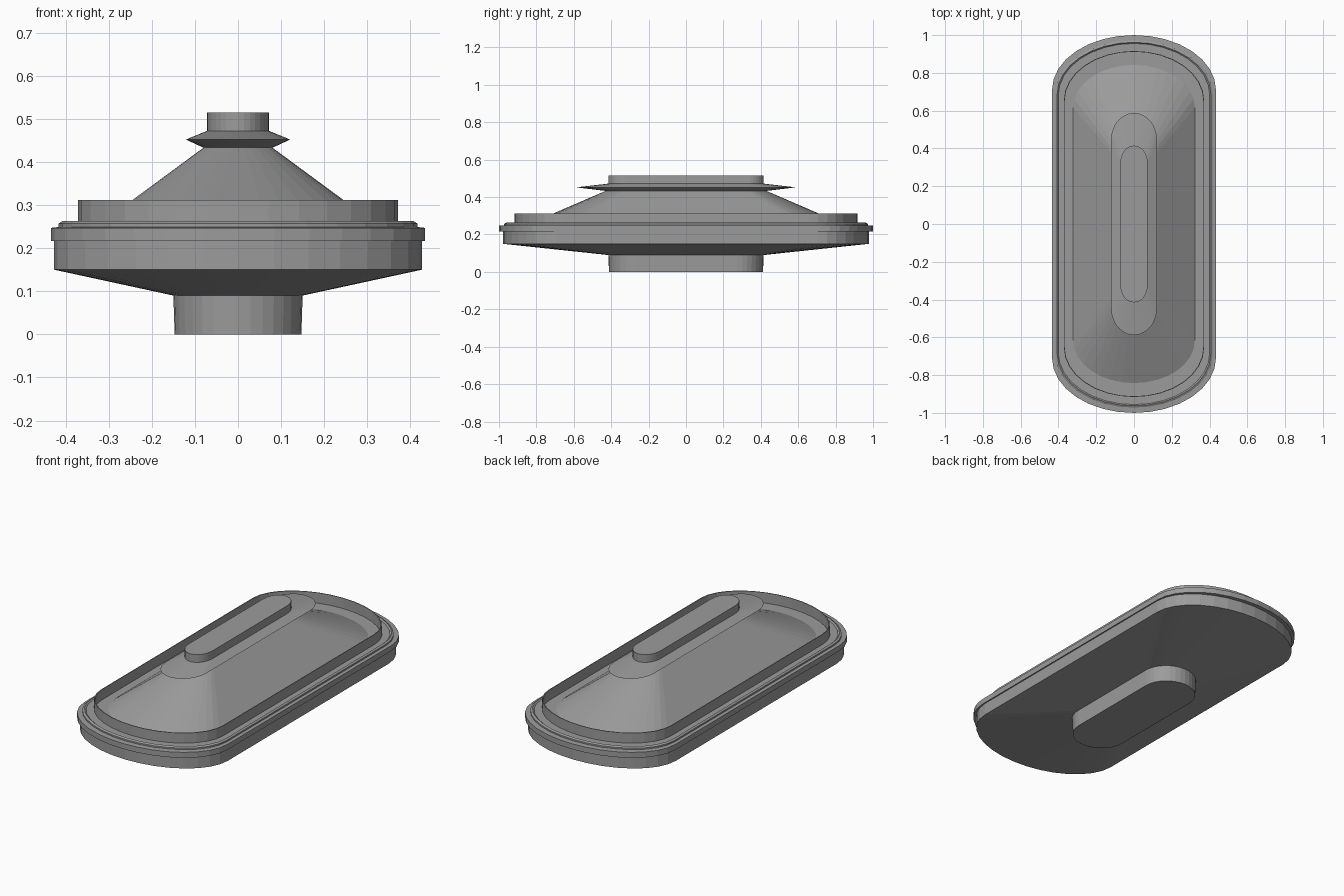
import bpy, bmesh, math

cube = bpy.data.objects.get("Cube")
if cube:
    bpy.data.objects.remove(cube, do_unlink=True)

grey = bpy.data.materials.new("mid_grey")
grey.use_nodes = True
COLOUR = (0.33, 0.33, 0.33, 1)
grey.diffuse_color = COLOUR
grey.node_tree.nodes["Principled BSDF"].inputs["Base Color"].default_value = COLOUR

STEPS = 16  # segments in each rounded end


def outline(bm, width, length, end, z):
    """Long oval: straight sides with an elliptical cap of depth `end`."""
    ring = []
    for side in (1, -1):
        for i in range(STEPS + 1):
            a = math.pi * i / STEPS
            ring.append(bm.verts.new((side * width * math.cos(a),
                                      side * (length - end + end * math.sin(a)), z)))
    return ring


def loft(name, levels, bottom=False, top=False):
    """Skin a stack of ovals given as (half width, half length, end depth, z)."""
    bm = bmesh.new()
    rings = [outline(bm, *level) for level in levels]
    for low, high in zip(rings, rings[1:]):
        n = len(low)
        for i in range(n):
            j = (i + 1) % n
            bm.faces.new((low[i], low[j], high[j], high[i]))
    if bottom:
        bm.faces.new(rings[0][::-1])
    if top:
        bm.faces.new(rings[-1])
    mesh = bpy.data.meshes.new(name)
    bm.to_mesh(mesh)
    bm.free()
    mesh.materials.append(grey)
    obj = bpy.data.objects.new(name, mesh)
    bpy.context.collection.objects.link(obj)
    return obj


# Foot, slightly flared towards the top
loft("foot", [(0.147, 0.412, 0.14, 0), (0.150, 0.415, 0.14, 0.09)], bottom=True)

# Sloping underside and upright side wall
loft("body", [(0.150, 0.415, 0.14, 0.09), (0.427, 0.978, 0.28, 0.15),
              (0.427, 0.978, 0.28, 0.217)])

# Overhanging lip with a small stepped, bevelled ledge
loft("lip", [(0.420, 0.970, 0.28, 0.217), (0.434, 1.0, 0.29, 0.217),
             (0.434, 1.0, 0.29, 0.247), (0.416, 0.972, 0.28, 0.249),
             (0.416, 0.972, 0.28, 0.257), (0.407, 0.962, 0.275, 0.263),
             (0.401, 0.956, 0.275, 0.257), (0.371, 0.916, 0.26, 0.257)])

# Thin raised wall around the tray, and its floor
loft("tray_wall", [(0.371, 0.916, 0.26, 0.257), (0.371, 0.916, 0.26, 0.312),
                   (0.367, 0.912, 0.26, 0.312), (0.367, 0.912, 0.26, 0.255),
                   (0.322, 0.842, 0.225, 0.255)])

# Sloping lid
loft("lid", [(0.322, 0.842, 0.225, 0.255), (0.080, 0.430, 0.10, 0.433)])

# Sharp-edged collar below the handle
loft("collar", [(0.080, 0.430, 0.10, 0.433), (0.121, 0.588, 0.14, 0.452),
                (0.072, 0.415, 0.09, 0.472)])

# Handle
loft("handle", [(0.072, 0.415, 0.09, 0.472), (0.072, 0.415, 0.09, 0.515)], top=True)
